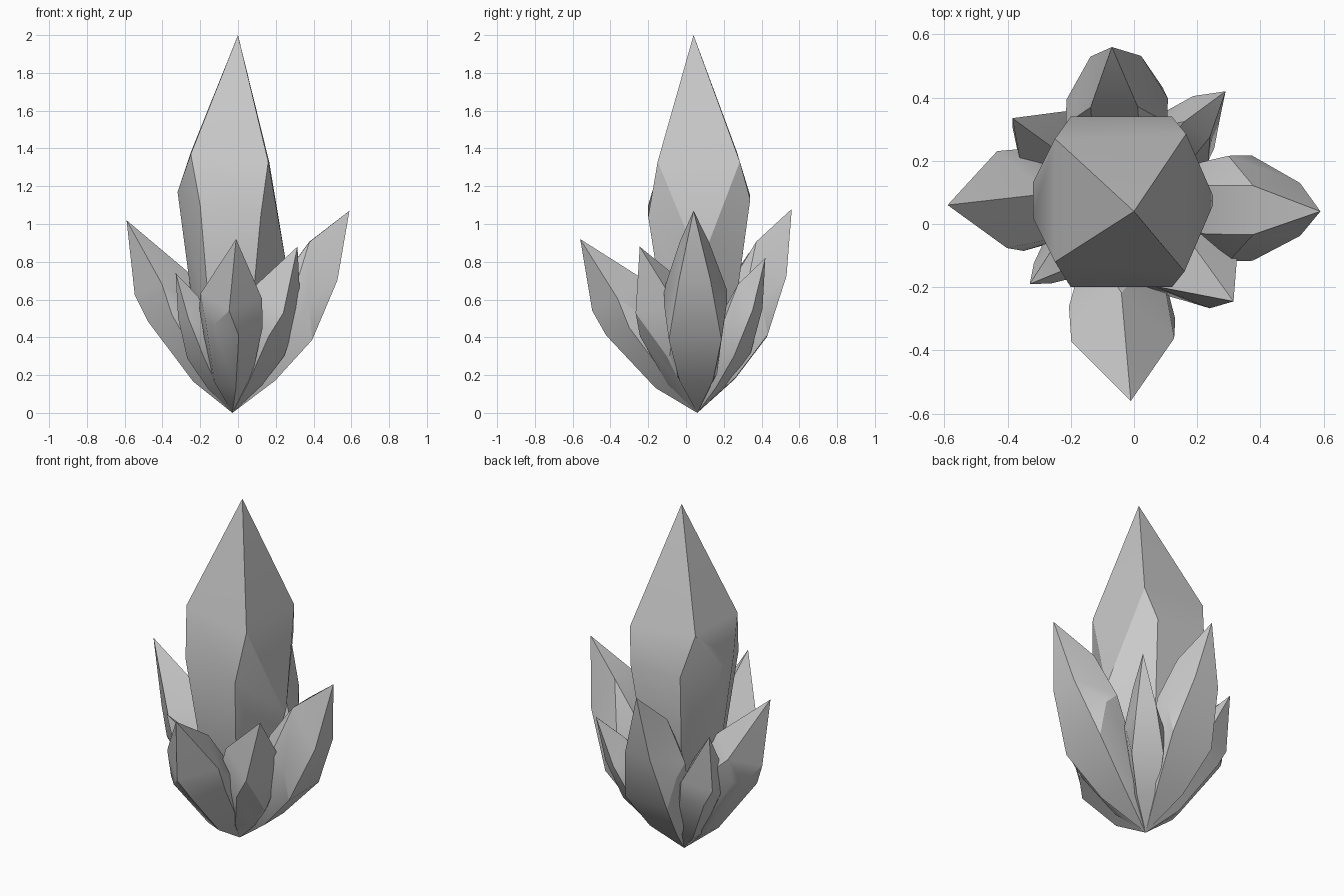
import bpy, bmesh, math
from mathutils import Vector, Matrix

if "Cube" in bpy.data.objects:
    bpy.data.objects.remove(bpy.data.objects["Cube"])

BASE = Vector((-0.03, 0.06, 0.0))      # all crystals grow from this point
TIP = Vector((0.0, 0.04, 2.0))
AXIS = TIP - BASE

# Broad profile: pyramid corners where the bevels begin (front left, front right,
# back right, back left), then shoulder points, two per side (front, right, back, left)
BROAD = ([(-.25, -.12, 1.37), (.16, -.15, 1.33), (.165, .285, 1.33), (-.25, .27, 1.38)],
         [(-.20, -.20, 1.10), (.12, -.20, 1.04), (.25, .06, .82), (.25, .09, .82),
          (.12, .34, 1.13), (-.20, .34, 1.15), (-.32, .13, 1.17), (-.32, .02, 1.17)])
# Slim profile: narrow pyramid corners with wide bevels; +x is the outward side
SLIM = ([(-.17, -.08, 1.60), (.20, -.09, 1.43), (.20, .18, 1.43), (-.17, .17, 1.60)],
        [(-.08, -.22, 1.18), (.08, -.22, 1.14), (.26, -.18, .88), (.26, .27, .88),
         (.08, .32, 1.14), (-.08, .32, 1.18), (-.22, .17, 1.20), (-.22, -.08, 1.20)])


def taper(p):
    """Lower ring point: shoulder point drawn in towards the axis."""
    p = Vector(p)
    on_axis = BASE + AXIS * (p.z / 2)
    low = BASE + AXIS * 0.21
    return low + (p - on_axis) * 0.64


def crystal(name, tip, roll=0, width=1.0, profile=BROAD):
    corners, shoulder = profile
    target = Vector(tip) - BASE
    s = target.length / AXIS.length
    turn = AXIS.rotation_difference(target).to_matrix()
    spin = Matrix.Rotation(math.radians(roll), 3, AXIS.normalized())

    def place(p):
        d = Vector(p) - BASE
        along = d.project(AXIS)
        return BASE + turn @ (spin @ (along + (d - along) * width)) * s

    bm = bmesh.new()
    add = lambda p: bm.verts.new(place(p))
    top, bottom = add(TIP), add(BASE)
    a = [add(p) for p in corners]
    b = [add(p) for p in shoulder]
    c = [add(taper(p)) for p in shoulder]
    for i in range(4):
        j = (i + 1) % 4
        bm.faces.new((top, a[i], a[j]))
        bm.faces.new((a[i], b[2 * i], b[2 * i + 1], a[j]))
        bm.faces.new((a[i], b[2 * i - 1], b[2 * i]))
    for i in range(8):
        j = (i + 1) % 8
        bm.faces.new((b[i], c[i], c[j], b[j]))
        bm.faces.new((c[i], bottom, c[j]))
    bmesh.ops.recalc_face_normals(bm, faces=bm.faces)
    me = bpy.data.meshes.new(name)
    bm.to_mesh(me)
    bm.free()
    ob = bpy.data.objects.new(name, me)
    bpy.context.collection.objects.link(ob)
    bpy.ops.object.select_all(action='DESELECT')
    ob.select_set(True)
    bpy.context.view_layer.objects.active = ob
    bpy.ops.object.shade_smooth_by_angle(angle=math.radians(30))


# tall centre crystal
crystal("main_crystal", TIP)
# four large leaning crystals
crystal("right_crystal", (.59, .04, 1.07), profile=SLIM)
crystal("left_crystal", (-.59, .06, 1.02), roll=-40, width=.9)
crystal("front_crystal", (-.01, -.56, .92), roll=45)
crystal("back_crystal", (-.07, .56, 1.08), roll=90, profile=SLIM)
# small crystals filling the gaps
crystal("front_right_crystal", (.315, -.245, .88), roll=-20, width=1.1)
crystal("back_right_crystal", (.29, .42, .82), roll=60, width=.8, profile=SLIM)
crystal("back_left_crystal", (-.385, .335, .85), roll=15, width=.88)
crystal("front_left_crystal", (-.33, -.19, .74), roll=-140, width=.75, profile=SLIM)
